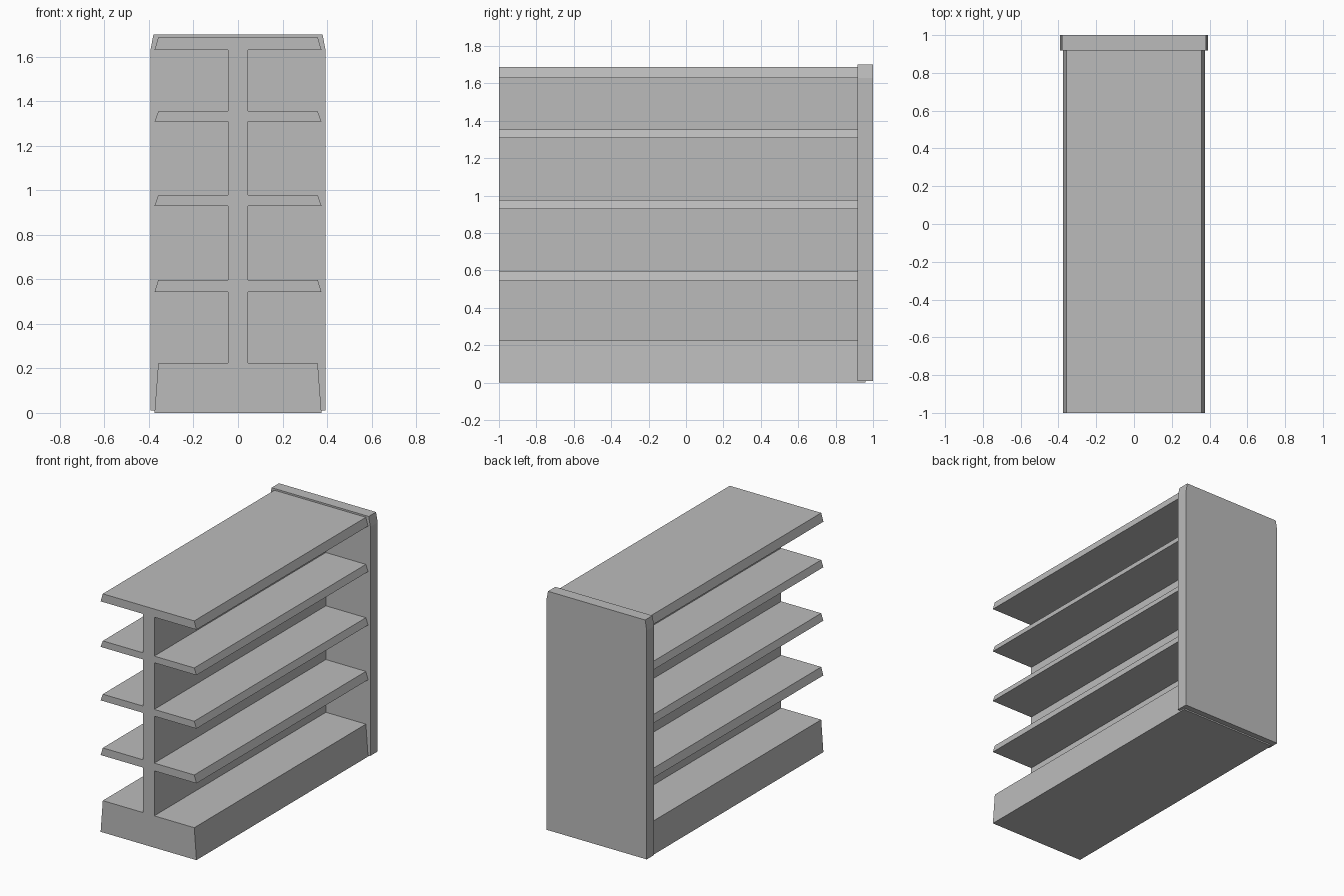
import bpy
import bmesh

cube = bpy.data.objects.get("Cube")
if cube:
    bpy.data.objects.remove(cube)

grey = bpy.data.materials.new("shelf grey")
grey.use_nodes = True
colour = (0.5, 0.5, 0.5, 1)
grey.diffuse_color = colour
grey.node_tree.nodes["Principled BSDF"].inputs["Base Color"].default_value = colour


def extrude_profile(name, half, y0, y1):
    """Mirror a right-hand (x, z) outline, listed bottom to top, and extrude it along y."""
    outline = half + [(-x, z) for x, z in reversed(half)]
    bm = bmesh.new()
    face = bm.faces.new([bm.verts.new((x, y0, z)) for x, z in outline])
    result = bmesh.ops.extrude_face_region(bm, geom=[face])
    moved = [v for v in result["geom"] if isinstance(v, bmesh.types.BMVert)]
    bmesh.ops.translate(bm, verts=moved, vec=(0, y1 - y0, 0))
    bmesh.ops.recalc_face_normals(bm, faces=bm.faces)
    mesh = bpy.data.meshes.new(name)
    bm.to_mesh(mesh)
    bm.free()
    mesh.materials.append(grey)
    obj = bpy.data.objects.new(name, mesh)
    bpy.context.collection.objects.link(obj)
    return obj


SPINE = 0.045
LIP, TOP = 0.375, 0.358

# Plinth, spine and sloped-edge shelves share one continuous cross-section
section = [(LIP, 0), (TOP, 0.225), (SPINE, 0.225)]
for low, high in [(0.543, 0.598), (0.93, 0.978), (1.308, 1.355)]:
    section += [(SPINE, low), (LIP, low), (TOP, high), (SPINE, high)]
section += [(SPINE, 1.63), (LIP, 1.63), (TOP, 1.688)]
extrude_profile("double_sided_shelves", section, -1, 0.96)

# Back end panel with clipped upper corners
extrude_profile("end_panel", [(0.393, 0.01), (0.393, 1.63), (0.38, 1.7)], 0.918, 1)
